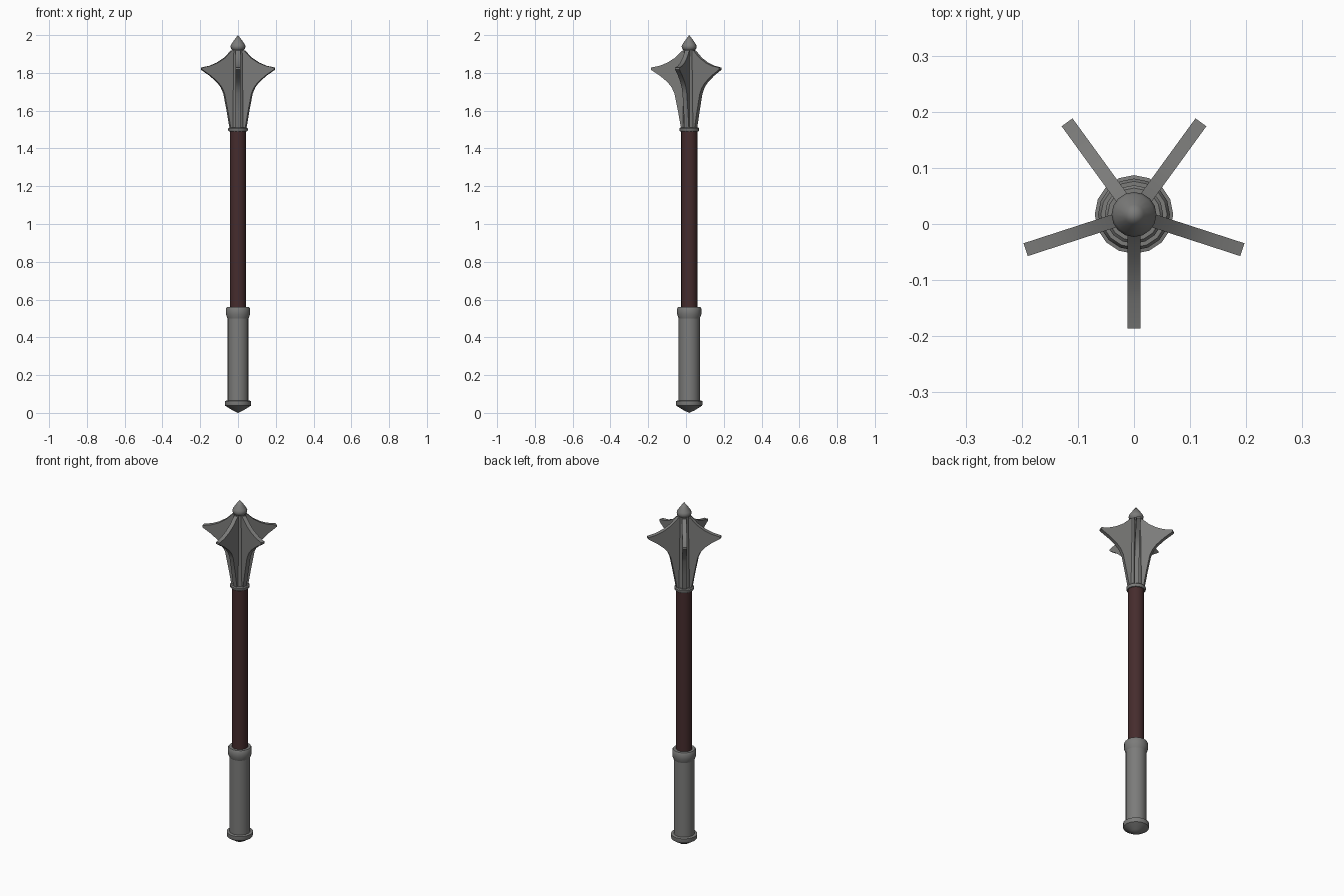
import bpy, bmesh, math

if "Cube" in bpy.data.objects:
    bpy.data.objects.remove(bpy.data.objects["Cube"])

AXIS_Y = 0.017   # the five-flange star is centred by its bounds, so its axis sits slightly back


def material(name, rgb):
    m = bpy.data.materials.new(name)
    m.diffuse_color = (*rgb, 1)
    m.use_nodes = True
    m.node_tree.nodes["Principled BSDF"].inputs["Base Color"].default_value = m.diffuse_color
    return m


steel = material("steel grey", (0.20, 0.20, 0.195))
leather = material("dark red wood", (0.06, 0.025, 0.026))


def finish(name, bm, mat, angle):
    bmesh.ops.recalc_face_normals(bm, faces=bm.faces)
    mesh = bpy.data.meshes.new(name)
    bm.to_mesh(mesh)
    bm.free()
    ob = bpy.data.objects.new(name, mesh)
    bpy.context.collection.objects.link(ob)
    ob.location.y = AXIS_Y
    mesh.materials.append(mat)
    bpy.ops.object.select_all(action='DESELECT')
    ob.select_set(True)
    bpy.context.view_layer.objects.active = ob
    bpy.ops.object.shade_smooth_by_angle(angle=math.radians(angle))
    return ob


def lathe(name, profile, mat, sides=16, angle=40):
    """Revolve (radius, z) points; ends with radius 0 close to a point."""
    bm = bmesh.new()
    verts = [bm.verts.new((r, 0, z)) for r, z in profile]
    edges = [bm.edges.new(p) for p in zip(verts, verts[1:])]
    bmesh.ops.spin(bm, geom=verts + edges, cent=(0, 0, 0), axis=(0, 0, 1),
                   angle=2 * math.pi, steps=sides)
    bmesh.ops.remove_doubles(bm, verts=bm.verts, dist=1e-5)
    return finish(name, bm, mat, angle)


# Pommel, grip and collar
lathe("pommel", [(0, 0), (0.03, 0.014), (0.068, 0.038), (0.07, 0.045),
                 (0.07, 0.063), (0.056, 0.066), (0, 0.066)], steel)
lathe("grip", [(0, 0.06), (0.056, 0.06), (0.056, 0.51), (0, 0.51)], steel)
lathe("grip_collar", [(0, 0.50), (0.056, 0.50), (0.064, 0.522), (0.064, 0.552),
                      (0.059, 0.56), (0, 0.56)], steel)

# Shaft and the ring under the head
lathe("shaft", [(0, 0.55), (0.043, 0.55), (0.043, 1.495), (0, 1.495)], leather)
lathe("head_ring", [(0, 1.49), (0.048, 1.49), (0.052, 1.495), (0.052, 1.506),
                    (0.047, 1.511), (0, 1.511)], steel)

# Head core and pointed finial
lathe("head_core", [(0, 1.50), (0.036, 1.50), (0.03, 1.93), (0, 1.93)], steel)
lathe("finial", [(0, 1.915), (0.027, 1.917), (0.037, 1.928), (0.040, 1.940),
                 (0.036, 1.951), (0.018, 1.977), (0, 2.0)], steel)

# Five curved flanges around the core
FLANGE = [(0.0, 1.505), (0.043, 1.505), (0.060, 1.60), (0.078, 1.69),
          (0.093, 1.724), (0.116, 1.752), (0.155, 1.785), (0.203, 1.817),
          (0.203, 1.828), (0.155, 1.838), (0.116, 1.854), (0.075, 1.880),
          (0.036, 1.918), (0.0, 1.918)]
HALF = 0.012
for i in range(5):
    a = -math.pi / 2 + i * math.tau / 5
    c, s = math.cos(a), math.sin(a)
    bm = bmesh.new()
    face = bm.faces.new([bm.verts.new((r * c + HALF * s, r * s - HALF * c, z))
                         for r, z in FLANGE])
    out = bmesh.ops.extrude_face_region(bm, geom=[face])
    moved = [v for v in out["geom"] if isinstance(v, bmesh.types.BMVert)]
    bmesh.ops.translate(bm, verts=moved, vec=(-2 * HALF * s, 2 * HALF * c, 0))
    finish(f"flange_{i + 1}", bm, steel, 40)
